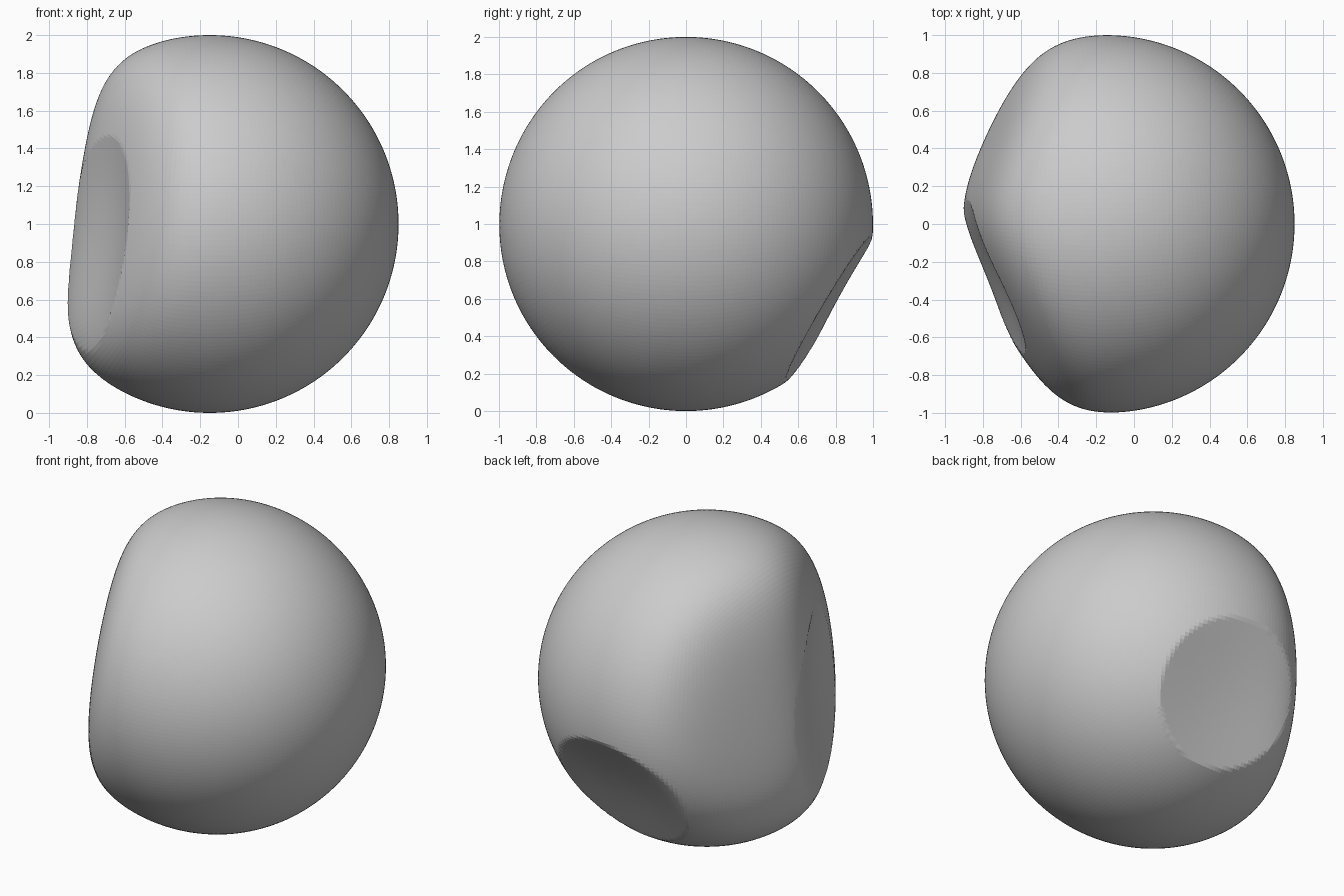
import bpy, bmesh, math
from mathutils import Vector

if "Cube" in bpy.data.objects:
    bpy.data.objects.remove(bpy.data.objects["Cube"])

CENTER = Vector((-0.15, 0, 1))
SOFT = 8  # blend exponent of the shoulders


def press(v, n, d):
    """Contribution of a soft flat n.p = d along direction v."""
    return (max(v.dot(n), 0) / d) ** SOFT


def scoop(p, n, side_r, tall_r, depth, tilt, shift):
    """Press a sharp-rimmed shallow bowl into the surface point p."""
    if p.dot(n) < 0.3:
        return p
    side = Vector((0, 0, 1)).cross(n).normalized()
    up = n.cross(side)
    a, b = p.dot(side), p.dot(up) - shift
    c, s = math.cos(tilt), math.sin(tilt)
    q = ((a * c + b * s) / side_r) ** 2 + ((b * c - a * s) / tall_r) ** 2
    return p - n * depth * (1 - q) if q < 1 else p


# directions of the soft flats and the two scoops
flat_side = Vector((-0.92, 0.36, 0.13)).normalized()
flat_front = Vector((-0.89, -0.43, 0.12)).normalized()
scoop_front = Vector((-0.90, -0.43, -0.05)).normalized()
scoop_back = Vector((0.08, 0.86, -0.51)).normalized()

# dense cube turned into an even quad ball
bm = bmesh.new()
bmesh.ops.create_cube(bm, size=2)
bmesh.ops.subdivide_edges(bm, edges=bm.edges[:], cuts=55, use_grid_fill=True)
for vert in bm.verts:
    v = Vector([math.tan(c * math.pi / 4) for c in vert.co]).normalized()
    # soft flattening of the left side
    total = 1 + press(v, flat_side, 0.74) + press(v, flat_front, 0.70)
    p = v * total ** (-1 / SOFT)
    # sharp-edged scoops
    p = scoop(p, scoop_front, 0.42, 0.58, 0.08, -0.28, -0.07)
    p = scoop(p, scoop_back, 0.455, 0.455, 0.13, 0, 0)
    vert.co = p + CENTER
bmesh.ops.recalc_face_normals(bm, faces=bm.faces[:])

mesh = bpy.data.meshes.new("dented_ball")
bm.to_mesh(mesh)
bm.free()
ball = bpy.data.objects.new("dented_ball", mesh)
bpy.context.collection.objects.link(ball)
